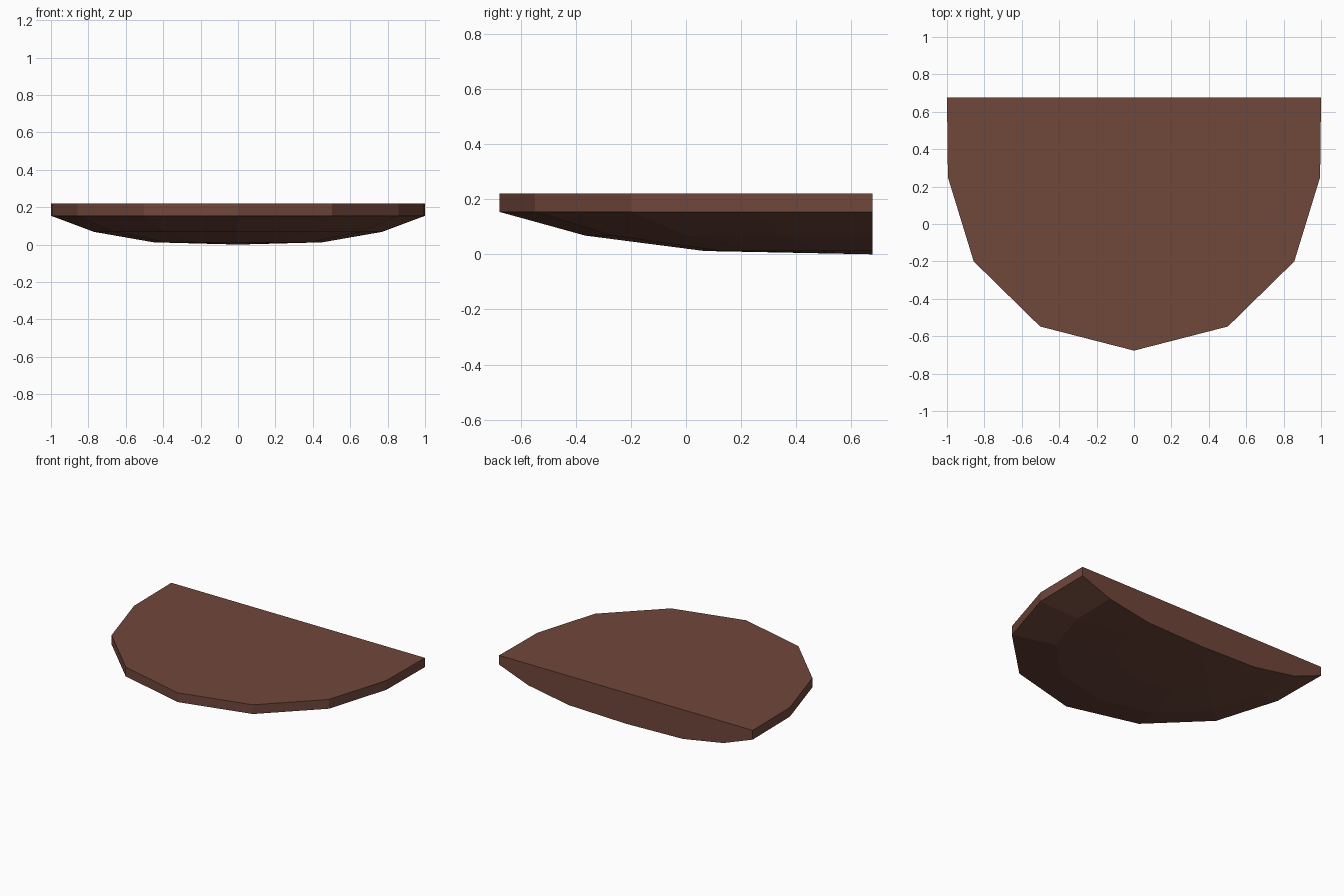
import bpy
import bmesh

cube = bpy.data.objects.get("Cube")
if cube:
    bpy.data.objects.remove(cube, do_unlink=True)

# Single brown colour
brown = bpy.data.materials.new("brown")
brown.use_nodes = True
colour = (0.16, 0.063, 0.044, 1)
brown.diffuse_color = colour
bsdf = brown.node_tree.nodes["Principled BSDF"]
bsdf.inputs["Base Color"].default_value = colour
bsdf.inputs["Roughness"].default_value = 0.9

# Half-round outline: left half, mirrored to the right
BACK = 0.677
left_half = [(1, BACK), (0.995, 0.25), (0.857, -0.2), (0.502, -0.548)]
outline = left_half + [(0, -0.677)] + [(-x, y) for x, y in reversed(left_half)]

# Rings shrink toward the middle of the back edge: (scale, height)
levels = [(1, 0.22), (1, 0.154), (0.77, 0.068), (0.45, 0.012)]

bm = bmesh.new()
rings = [[bm.verts.new((x * s, BACK + (y - BACK) * s, z)) for x, y in outline]
         for s, z in levels]
lowest = bm.verts.new((0, BACK, 0))

# Flat top
bm.faces.new(rings[0])
# Rim wall and stepped dome underneath
for upper, lower in zip(rings, rings[1:]):
    for i in range(len(outline) - 1):
        bm.faces.new((upper[i], lower[i], lower[i + 1], upper[i + 1]))
for a, b in zip(rings[-1], rings[-1][1:]):
    bm.faces.new((a, lowest, b))
# Flat back wall
bm.faces.new([r[0] for r in rings] + [lowest] + [r[-1] for r in reversed(rings)])
bmesh.ops.recalc_face_normals(bm, faces=bm.faces[:])

mesh = bpy.data.meshes.new("half_round_slab")
bm.to_mesh(mesh)
bm.free()
mesh.materials.append(brown)
slab = bpy.data.objects.new("half_round_slab", mesh)
bpy.context.collection.objects.link(slab)
